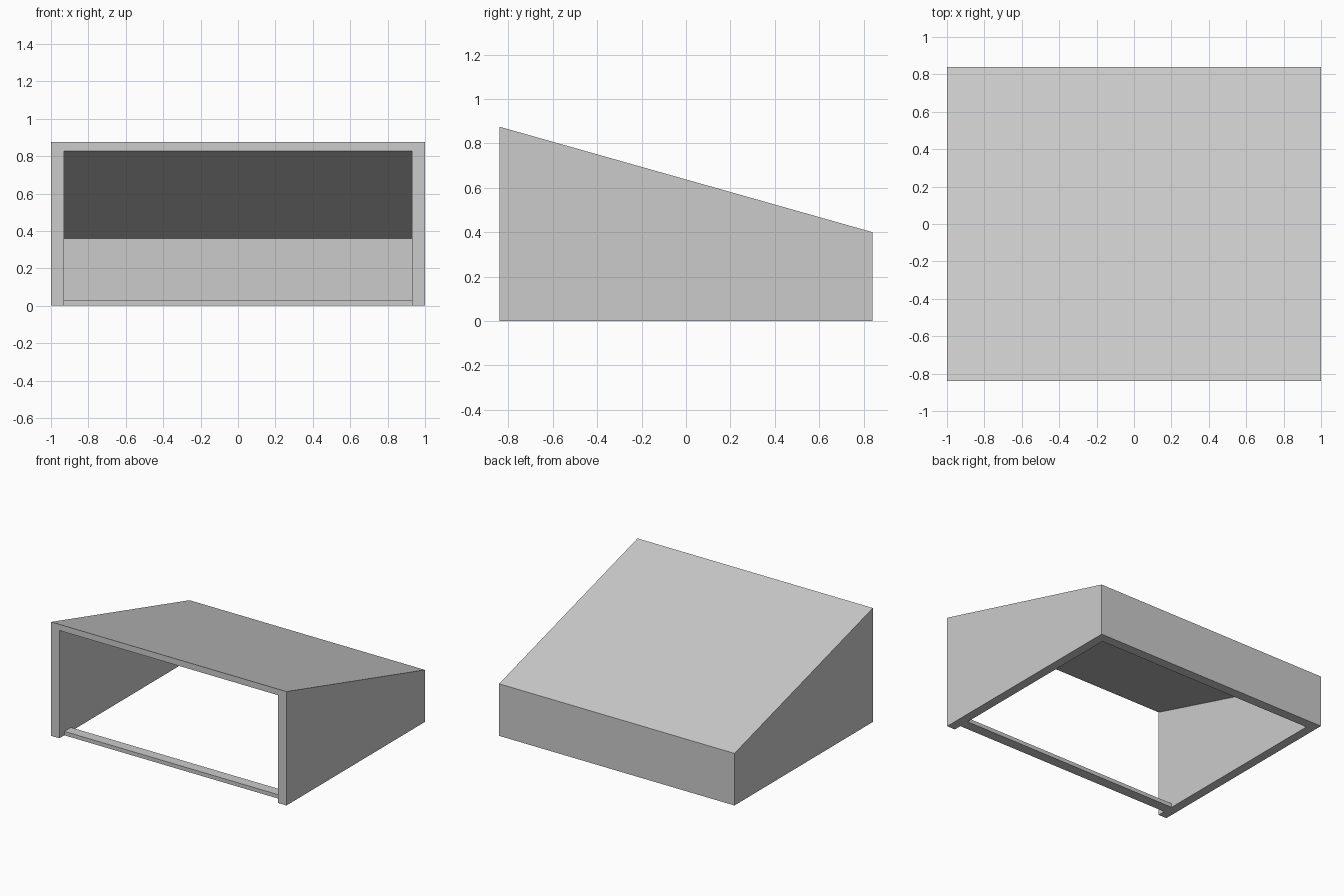
import bpy
import bmesh

cube = bpy.data.objects.get("Cube")
if cube:
    bpy.data.objects.remove(cube, do_unlink=True)

grey = bpy.data.materials.new("light_grey")
grey.use_nodes = True
colour = (0.6, 0.6, 0.6, 1)
grey.diffuse_color = colour
grey.node_tree.nodes["Principled BSDF"].inputs["Base Color"].default_value = colour


def prism(name, profile, half_width):
    """Extrude a side (y, z) profile across the width, centred on x = 0."""
    bm = bmesh.new()
    face = bm.faces.new([bm.verts.new((-half_width, y, z)) for y, z in profile])
    new = bmesh.ops.extrude_face_region(bm, geom=[face])["geom"]
    verts = [v for v in new if isinstance(v, bmesh.types.BMVert)]
    bmesh.ops.translate(bm, verts=verts, vec=(2 * half_width, 0, 0))
    bmesh.ops.recalc_face_normals(bm, faces=bm.faces)
    mesh = bpy.data.meshes.new(name)
    bm.to_mesh(mesh)
    bm.free()
    mesh.materials.append(grey)
    obj = bpy.data.objects.new(name, mesh)
    bpy.context.collection.objects.link(obj)
    return obj


DEPTH, FRONT, BACK = 0.84, 0.875, 0.40   # half depth and end heights
INNER_X, INNER_Y = 0.93, 0.765           # inner wall faces
OPEN_TOP, INNER_BACK = 0.828, 0.36       # ceiling height at the ends

# Sloping housing
housing = prism("housing", [(-DEPTH, 0), (DEPTH, 0), (DEPTH, BACK), (-DEPTH, FRONT)], 1)

# Hollow interior, open at the front and underneath
slope = (OPEN_TOP - INNER_BACK) / (DEPTH + INNER_Y)
over = 0.1
hollow = prism("hollow_cutter", [
    (-DEPTH - over, -over), (INNER_Y, -over), (INNER_Y, INNER_BACK),
    (-DEPTH - over, OPEN_TOP + slope * over)], INNER_X)
hollow.hide_render = True

cut = housing.modifiers.new("hollow", "BOOLEAN")
cut.operation = "DIFFERENCE"
cut.solver = "EXACT"
cut.object = hollow
bpy.context.view_layer.objects.active = housing
housing.select_set(True)
bpy.ops.object.modifier_apply(modifier=cut.name)
bpy.data.objects.remove(hollow, do_unlink=True)

# Low bar across the opening, set back from the front
prism("front_sill", [(-0.78, 0), (-0.70, 0), (-0.70, 0.03), (-0.78, 0.03)], INNER_X)
